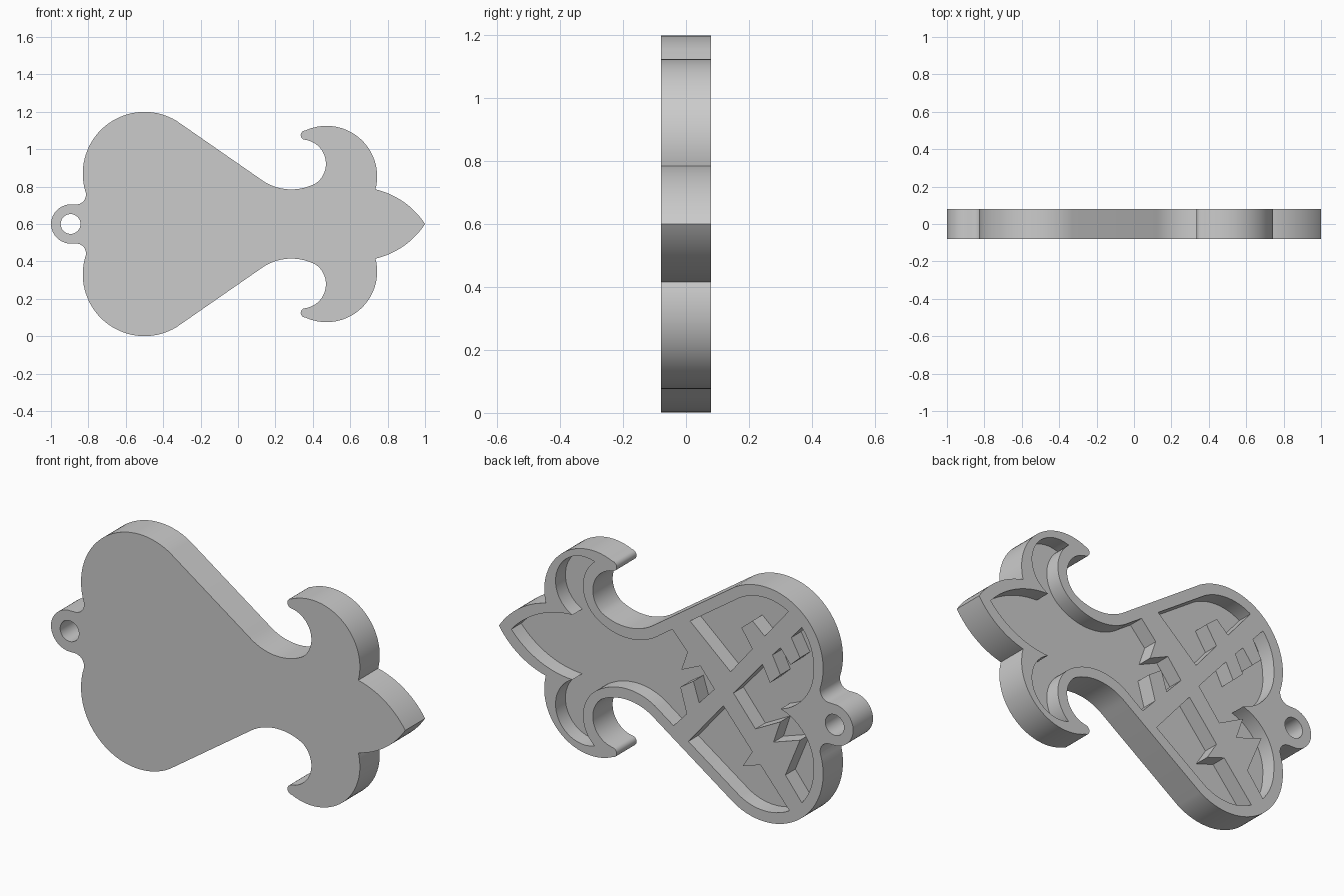
import bpy, bmesh, math
from mathutils import Vector

cube = bpy.data.objects.get("Cube")
if cube:
    bpy.data.objects.remove(cube, do_unlink=True)

MID = 0.6      # height of the mirror line
HALF = 0.08    # half the plate thickness


def arc(a, b, c, n=20):
    """Points on the circle from a through b to c, without c."""
    a, b, c = Vector(a), Vector(b), Vector(c)
    u, v = b - a, c - a
    d = 2 * (u.x * v.y - u.y * v.x)
    uu, vv = u.dot(u), v.dot(v)
    o = a + Vector((v.y * uu - u.y * vv, u.x * vv - v.x * uu)) / d
    r = (a - o).length
    start = math.atan2(a.y - o.y, a.x - o.x)
    end = math.atan2(c.y - o.y, c.x - o.x)
    sweep = (end - start) % math.tau
    if d < 0:
        sweep -= math.tau
    return [(o.x + r * math.cos(start + sweep * i / n),
             o.y + r * math.sin(start + sweep * i / n)) for i in range(n)]


def mirrored(half):
    """Close a half outline whose first and last points lie on the mirror line."""
    return half + [(x, 2 * MID - z) for x, z in reversed(half[1:-1])]


def prism(name, outlines, y0, y1):
    bm = bmesh.new()
    for pts in outlines:
        face = bm.faces.new([bm.verts.new((x, y0, z)) for x, z in pts])
        ext = bmesh.ops.extrude_face_region(bm, geom=[face], use_keep_orig=True)
        top = [v for v in ext["geom"] if isinstance(v, bmesh.types.BMVert)]
        bmesh.ops.translate(bm, verts=top, vec=(0, y1 - y0, 0))
    bmesh.ops.recalc_face_normals(bm, faces=bm.faces)
    mesh = bpy.data.meshes.new(name)
    bm.to_mesh(mesh)
    bm.free()
    obj = bpy.data.objects.new(name, mesh)
    bpy.context.scene.collection.objects.link(obj)
    return obj


def combine(obj, tool, operation):
    """Apply a boolean and discard the tool."""
    mod = obj.modifiers.new("cut", 'BOOLEAN')
    mod.object, mod.operation, mod.solver = tool, operation, 'EXACT'
    bpy.context.view_layer.update()
    graph = bpy.context.evaluated_depsgraph_get()
    mesh = bpy.data.meshes.new_from_object(obj.evaluated_get(graph))
    obj.modifiers.clear()
    obj.data = mesh
    bpy.data.objects.remove(tool, do_unlink=True)


# Outer silhouette: hanging ring, heart lobe, neck, curl and pointed petal
outline = mirrored(
    arc((-1, .6), (-.97, .672), (-.895, .705))
    + arc((-.87, .705), (-.828, .72), (-.814, .768), 8)
    + arc((-.814, .768), (-.733, 1.103), (-.311, 1.14), 36)
    + arc((.12, .84), (.29, .785), (.42, .82))
    + arc((.42, .82), (.47, .92), (.36, 1.05))
    + arc((.36, 1.05), (.335, 1.075), (.36, 1.1), 8)
    + arc((.36, 1.1), (.66, 1.05), (.735, .785), 28)
    + arc((.735, .785), (.89, .715), (1, .6)) + [(1, .6)])

# Inner border of the recess on the back
border = mirrored(
    arc((-.59, .6), (-.73, .70), (-.775, .87))
    + arc((-.775, .87), (-.694, 1.064), (-.343, 1.095), 28)
    + arc((.09, .795), (.29, .73), (.45, .785))
    + arc((.45, .785), (.525, .92), (.46, 1.07))
    + arc((.46, 1.07), (.68, .93), (.585, .765))
    + arc((.585, .765), (.75, .73), (.93, .6)) + [(.93, .6)])

# Recess sectors left between the crossed bands, with teeth and stubs on the bands
neck_sector = [(.5, 1.36), (1.1, 1.36), (1.1, -.2), (.5, -.17),
               (-.06, .433), (-.024, .56), (-.098, .61), (-.13, .508),
               (-.216, .6), (-.137, .698), (-.03, .65), (-.064, .75)]
upper_sector = [(.15, 1.11), (-.307, .714), (-.43, .863), (-.369, .955),
                (-.431, 1.007), (-.5, .947), (-.85, 1.37), (.15, 1.37)]
lower_sector = [(.12, .07), (-.267, .53), (-.43, .339), (-.375, .25),
                (-.476, .284), (-.85, -.15), (.12, -.15)]
ring_sector = [(-.324, .61), (-.487, .80), (-.53, .717), (-.589, .773),
               (-.544, .863), (-.589, .912), (-.646, .84), (-.70, .89),
               (-.65, .98), (-.95, 1.32), (-.95, -.15), (-.617, .27),
               (-.70, .47), (-.55, .42), (-.589, .534), (-.448, .46)]

plate = prism("pendant_plate", [outline], -HALF, HALF)
hole = [(-.895 + .053 * math.cos(math.tau * i / 32),
         MID + .053 * math.sin(math.tau * i / 32)) for i in range(32)]
combine(plate, prism("ring_hole", [hole], -.2, .2), 'DIFFERENCE')

recess = prism("recess", [border], 0, .2)
sectors = prism("sectors", [neck_sector, upper_sector, lower_sector, ring_sector], -.1, .3)
combine(recess, sectors, 'INTERSECT')
combine(plate, recess, 'DIFFERENCE')

# Single grey material
grey = bpy.data.materials.new("plain_grey")
grey.use_nodes = True
colour = (.6, .6, .6, 1)
grey.diffuse_color = colour
grey.node_tree.nodes["Principled BSDF"].inputs["Base Color"].default_value = colour
plate.data.materials.clear()
plate.data.materials.append(grey)

bpy.ops.object.select_all(action='DESELECT')
plate.select_set(True)
bpy.context.view_layer.objects.active = plate
bpy.ops.object.shade_smooth_by_angle(angle=math.radians(30))
